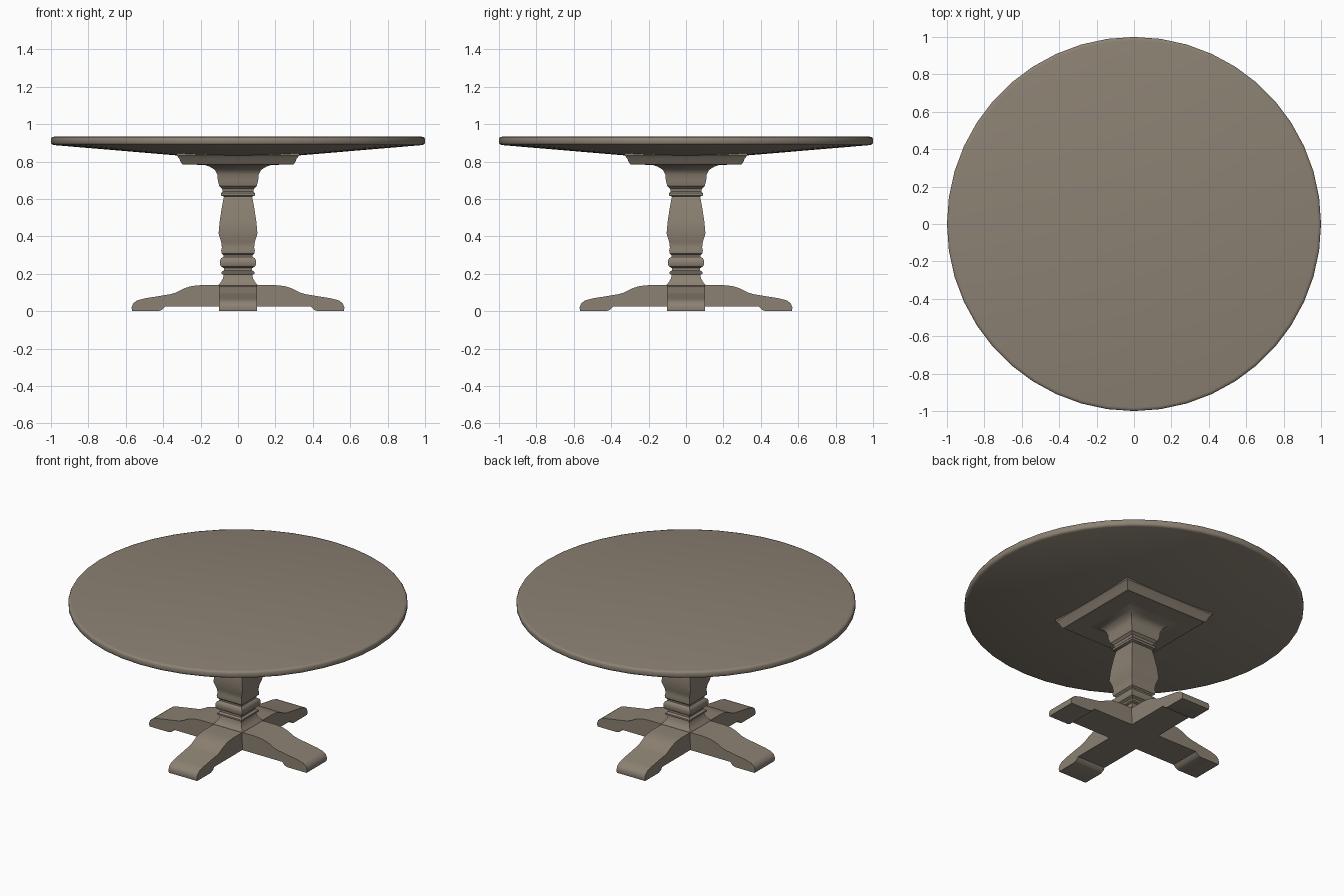
import bpy, bmesh, math
from mathutils import Matrix

if "Cube" in bpy.data.objects:
    bpy.data.objects.remove(bpy.data.objects["Cube"])

COLOUR = (0.262, 0.220, 0.172, 1)
wood = bpy.data.materials.new("weathered wood")
wood.use_nodes = True
wood.diffuse_color = COLOUR
wood.node_tree.nodes["Principled BSDF"].inputs["Base Color"].default_value = COLOUR


def finish(name, bm, angle=35):
    """Turn a bmesh into a smooth-shaded wooden object."""
    bmesh.ops.recalc_face_normals(bm, faces=bm.faces)
    mesh = bpy.data.meshes.new(name)
    bm.to_mesh(mesh)
    bm.free()
    mesh.materials.append(wood)
    obj = bpy.data.objects.new(name, mesh)
    bpy.context.collection.objects.link(obj)
    bpy.ops.object.select_all(action='DESELECT')
    obj.select_set(True)
    bpy.context.view_layer.objects.active = obj
    bpy.ops.object.shade_smooth_by_angle(angle=math.radians(angle))
    return obj


def stack(name, profile, sides, angle=35):
    """Loft regular rings of (half width, height), capped at both ends."""
    bm = bmesh.new()
    turn = math.pi / 4 if sides == 4 else 0
    scale = math.sqrt(2) if sides == 4 else 1
    rings = []
    for r, z in profile:
        angles = [turn + math.tau * i / sides for i in range(sides)]
        rings.append([bm.verts.new((r * scale * math.cos(a), r * scale * math.sin(a), z))
                      for a in angles])
    for low, high in zip(rings, rings[1:]):
        for i in range(sides):
            j = (i + 1) % sides
            bm.faces.new((low[i], low[j], high[j], high[i]))
    bm.faces.new(rings[0])
    bm.faces.new(rings[-1])
    return finish(name, bm, angle)


# Round top with a shallow conical underside
stack("table_top", [(0.2, 0.822), (0.985, 0.888), (0.997, 0.893), (1, 0.902),
                    (1, 0.922), (0.995, 0.93), (0.982, 0.933)], 44, 50)

# Square mounting plate under the top
stack("mounting_plate", [(0.17, 0.782), (0.295, 0.784), (0.303, 0.79), (0.315, 0.818),
                         (0.328, 0.832), (0.328, 0.845)], 4)

# Square moulded pedestal
stack("pedestal", [
    (0.1, 0.025), (0.105, 0.14), (0.092, 0.155), (0.08, 0.175), (0.077, 0.195),
    (0.088, 0.2), (0.088, 0.21), (0.075, 0.218), (0.075, 0.23), (0.09, 0.238),
    (0.096, 0.25), (0.096, 0.27), (0.09, 0.283), (0.078, 0.29), (0.078, 0.3),
    (0.088, 0.308), (0.09, 0.325), (0.086, 0.34), (0.09, 0.37), (0.104, 0.415),
    (0.098, 0.48), (0.084, 0.57), (0.075, 0.612), (0.09, 0.618), (0.09, 0.632),
    (0.082, 0.64), (0.085, 0.655), (0.1, 0.668), (0.108, 0.7), (0.11, 0.73),
    (0.123, 0.755), (0.15, 0.772), (0.19, 0.785)], 4)

# Four feet, each a side profile extruded across its width
FOOT = [(0.09, 0.025), (0.39, 0.025), (0.405, 0.012), (0.425, 0.004), (0.565, 0.004),
        (0.569, 0.02), (0.56, 0.042), (0.54, 0.057), (0.5, 0.068), (0.36, 0.091),
        (0.33, 0.1), (0.29, 0.121), (0.25, 0.134), (0.2, 0.139), (0.09, 0.139)]
NAMES = ["left_foot", "back_foot", "right_foot", "front_foot"]
for i, name in enumerate(NAMES):
    bm = bmesh.new()
    side = bm.faces.new([bm.verts.new((x, -0.102, max(z - 0.004, 0) if z < 0.02 else z))
                         for x, z in FOOT])
    grown = bmesh.ops.extrude_face_region(bm, geom=[side], use_keep_orig=True)
    moved = [v for v in grown["geom"] if isinstance(v, bmesh.types.BMVert)]
    bmesh.ops.translate(bm, verts=moved, vec=(0, 0.204, 0))
    bm.transform(Matrix.Rotation(i * math.pi / 2, 4, 'Z'))
    finish(name, bm)
